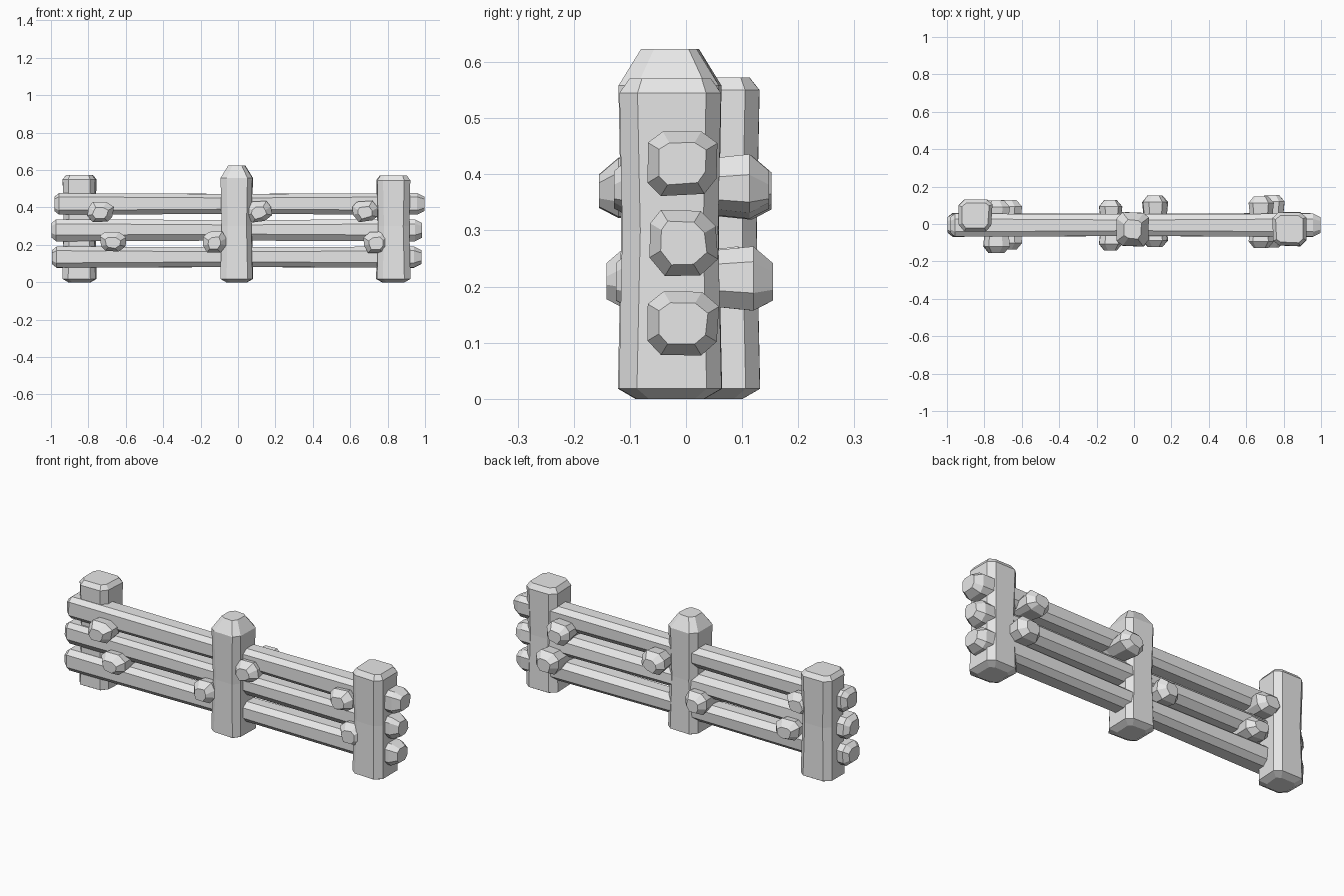
import bpy, bmesh, random

random.seed(4)
cube = bpy.data.objects.get("Cube")
if cube:
    bpy.data.objects.remove(cube, do_unlink=True)

GREY = 0.8
mat = bpy.data.materials.new("plain_grey")
mat.use_nodes = True
mat.diffuse_color = (GREY, GREY, GREY, 1)
mat.node_tree.nodes["Principled BSDF"].inputs["Base Color"].default_value = (GREY, GREY, GREY, 1)

# Maps (along, across, other) onto x, y, z for each lengthwise axis
AXES = {
    "X": lambda t, u, v: (t, u, v),
    "Y": lambda t, u, v: (u, t, v),
    "Z": lambda t, u, v: (u, v, t),
}


def octagon(u0, u1, v0, v1, c):
    """Corners of a rectangle with chamfered corners."""
    return [(u0 + c, v0), (u1 - c, v0), (u1, v0 + c), (u1, v1 - c),
            (u1 - c, v1), (u0 + c, v1), (u0, v1 - c), (u0, v0 + c)]


def loft(name, axis, rings, wobble=0.004):
    """Hewn beam through chamfered rings (along, u0, u1, v0, v1, chamfer)."""
    bm = bmesh.new()
    jitter = [(random.uniform(-wobble, wobble), random.uniform(-wobble, wobble))
              for _ in range(8)]
    loops = []
    for t, *box in rings:
        loops.append([bm.verts.new(AXES[axis](t, u + a, v + b))
                      for (u, v), (a, b) in zip(octagon(*box), jitter)])
    for low, high in zip(loops, loops[1:]):
        for i in range(8):
            j = (i + 1) % 8
            bm.faces.new((low[i], low[j], high[j], high[i]))
    bm.faces.new(loops[0])
    bm.faces.new(loops[-1])
    bmesh.ops.recalc_face_normals(bm, faces=bm.faces)
    mesh = bpy.data.meshes.new(name)
    bm.to_mesh(mesh)
    bm.free()
    mesh.materials.append(mat)
    obj = bpy.data.objects.new(name, mesh)
    bpy.context.collection.objects.link(obj)


def inset(box, d):
    u0, u1, v0, v1 = box
    return u0 + d, u1 - d, v0 + d, v1 - d


def post(name, box, shoulder, top, cap, chamfer=0.03):
    loft(name, "Z", [
        (0.0, *inset(box, 0.03), 0.02),
        (0.018, *inset(box, -0.001), chamfer),
        (0.3, *inset(box, 0.005), chamfer),
        (shoulder, *box, chamfer),
        (top, *inset(box, cap), 0.02)])


# Posts, the end ones on opposite sides of the rails
post("right_end_post", (-0.935, -0.76, -0.037, 0.133), 0.55, 0.573, 0.018)
post("middle_post", (-0.093, 0.078, -0.118, 0.062), 0.558, 0.623, 0.04)
post("left_end_post", (0.742, 0.918, -0.117, 0.063), 0.545, 0.571, 0.018)

# Three long rails
for name, x0, x1, z0, z1 in (("bottom_rail", -0.995, 0.98, 0.077, 0.193),
                             ("middle_rail", -0.997, 0.985, 0.222, 0.335),
                             ("top_rail", -0.982, 0.998, 0.363, 0.479)):
    box = (-0.067, 0.055, z0, z1)
    loft(name, "X", [
        (x0, *inset(box, 0.02), 0.018),
        (x0 + 0.025, *box, 0.026),
        (0.0, *inset(box, 0.004), 0.028),
        (x1 - 0.04, *box, 0.026),
        (x1, *inset(box, 0.02), 0.018)])

# Pegs through the gaps between the rails, with blunt tips sagging downward
pegs = ((-0.735, 0.38, -0.155, 0.125), (-0.67, 0.217, -0.137, 0.128),
        (-0.125, 0.217, -0.142, 0.128), (0.112, 0.378, -0.122, 0.152),
        (0.677, 0.38, -0.128, 0.148), (0.735, 0.217, -0.125, 0.155))
for n, (x, z, y0, y1) in enumerate(pegs, 1):
    body = (x - 0.066, x + 0.066, z - 0.054, z + 0.054)
    tip = (x - 0.038, x + 0.036, z - 0.036, z + 0.024)
    loft(f"peg_{n}", "Y", [
        (y0, *tip, 0.018), (y0 + 0.035, *body, 0.03), (0.0, *inset(body, 0.012), 0.026),
        (y1 - 0.035, *body, 0.03), (y1, *tip, 0.018)], 0.006)
